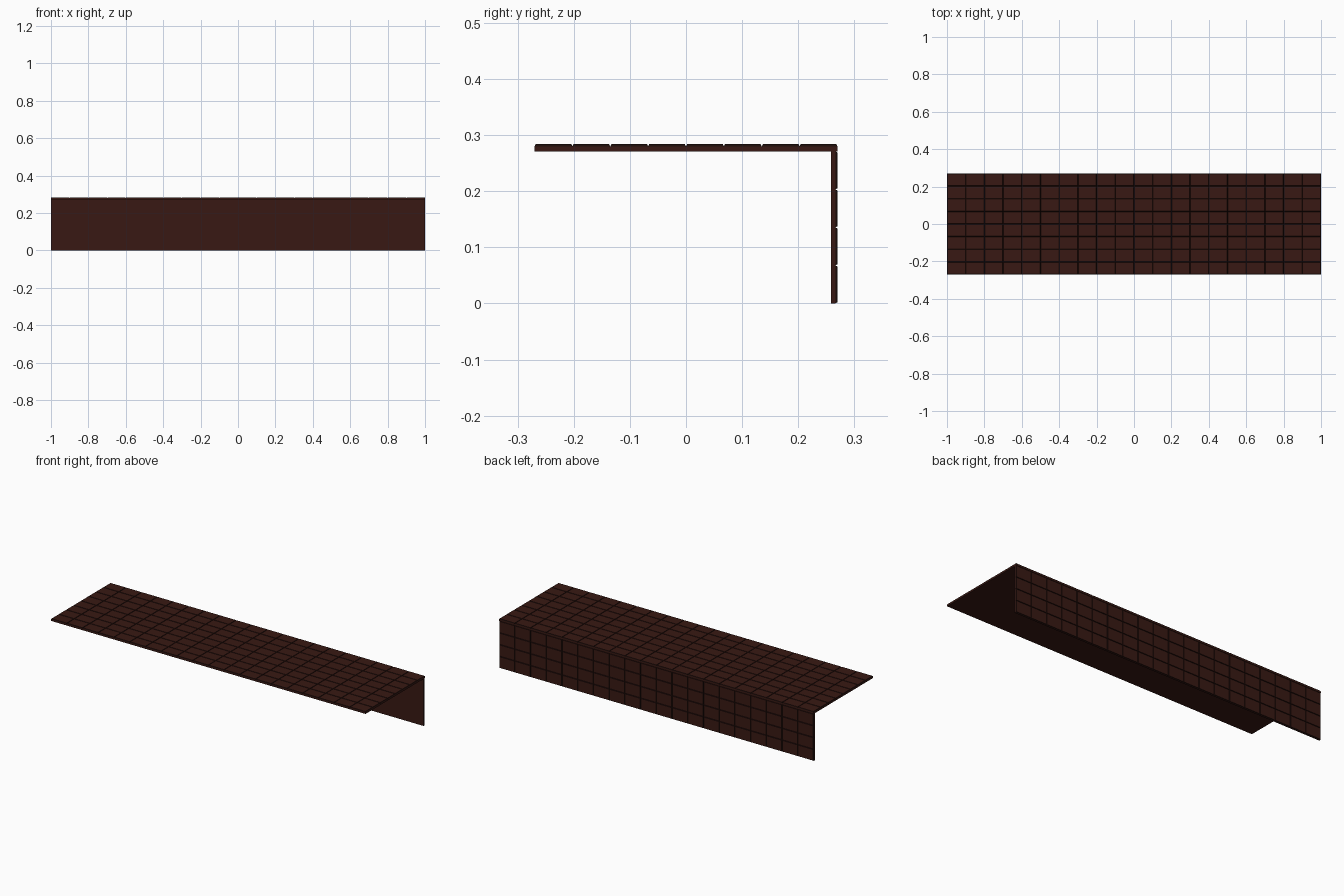
import bpy, bmesh
from math import radians
from mathutils import Matrix, Vector

if "Cube" in bpy.data.objects:
    bpy.data.objects.remove(bpy.data.objects["Cube"])


def material(name, color):
    m = bpy.data.materials.new(name)
    m.diffuse_color = color
    m.use_nodes = True
    m.node_tree.nodes["Principled BSDF"].inputs["Base Color"].default_value = m.diffuse_color
    return m


tile_mat = material("dark_brown_tile", (0.040, 0.0095, 0.0065, 1))
groove_mat = material("dark_groove", (0.012, 0.004, 0.003, 1))


def tiled_panel(name, columns, rows, width, height, thick, matrix, inset=0.003, raise_by=0.004):
    """Slab lying in local XY, outer tiled face at local z = 0."""
    bm = bmesh.new()
    bmesh.ops.create_grid(bm, x_segments=columns, y_segments=rows, size=0.5)
    bmesh.ops.transform(bm, verts=bm.verts, matrix=Matrix.Translation((0, 0, -raise_by))
                        @ Matrix.Diagonal((width, height, 1, 1)))
    tiles = bm.faces[:]

    # side walls and backing face
    rim = [e for e in bm.edges if e.is_boundary]
    wall = bmesh.ops.extrude_edge_only(bm, edges=rim)["geom"]
    low = [v for v in wall if isinstance(v, bmesh.types.BMVert)]
    bmesh.ops.translate(bm, verts=low, vec=Vector((0, 0, raise_by - thick)))
    bmesh.ops.holes_fill(bm, edges=[e for e in bm.edges if e.is_boundary], sides=0)
    bmesh.ops.recalc_face_normals(bm, faces=bm.faces)

    # raised tiles with sloped groove edges
    slopes = bmesh.ops.inset_individual(bm, faces=tiles, thickness=inset, depth=raise_by)["faces"]
    for f in slopes:
        f.material_index = 1

    mesh = bpy.data.meshes.new(name)
    bm.to_mesh(mesh)
    bm.free()
    mesh.materials.append(tile_mat)
    mesh.materials.append(groove_mat)
    obj = bpy.data.objects.new(name, mesh)
    obj.matrix_world = matrix
    bpy.context.collection.objects.link(obj)


# horizontal top shelf
tiled_panel("top_panel", 20, 8, 2.0, 0.54, 0.013, Matrix.Translation((0, 0, 0.284)))

# upright back wall, tiles facing +y
tiled_panel("back_panel", 20, 4, 2.0, 0.271, 0.012,
            Matrix.Translation((0, 0.27, 0.1355)) @ Matrix.Rotation(radians(-90), 4, 'X'))
